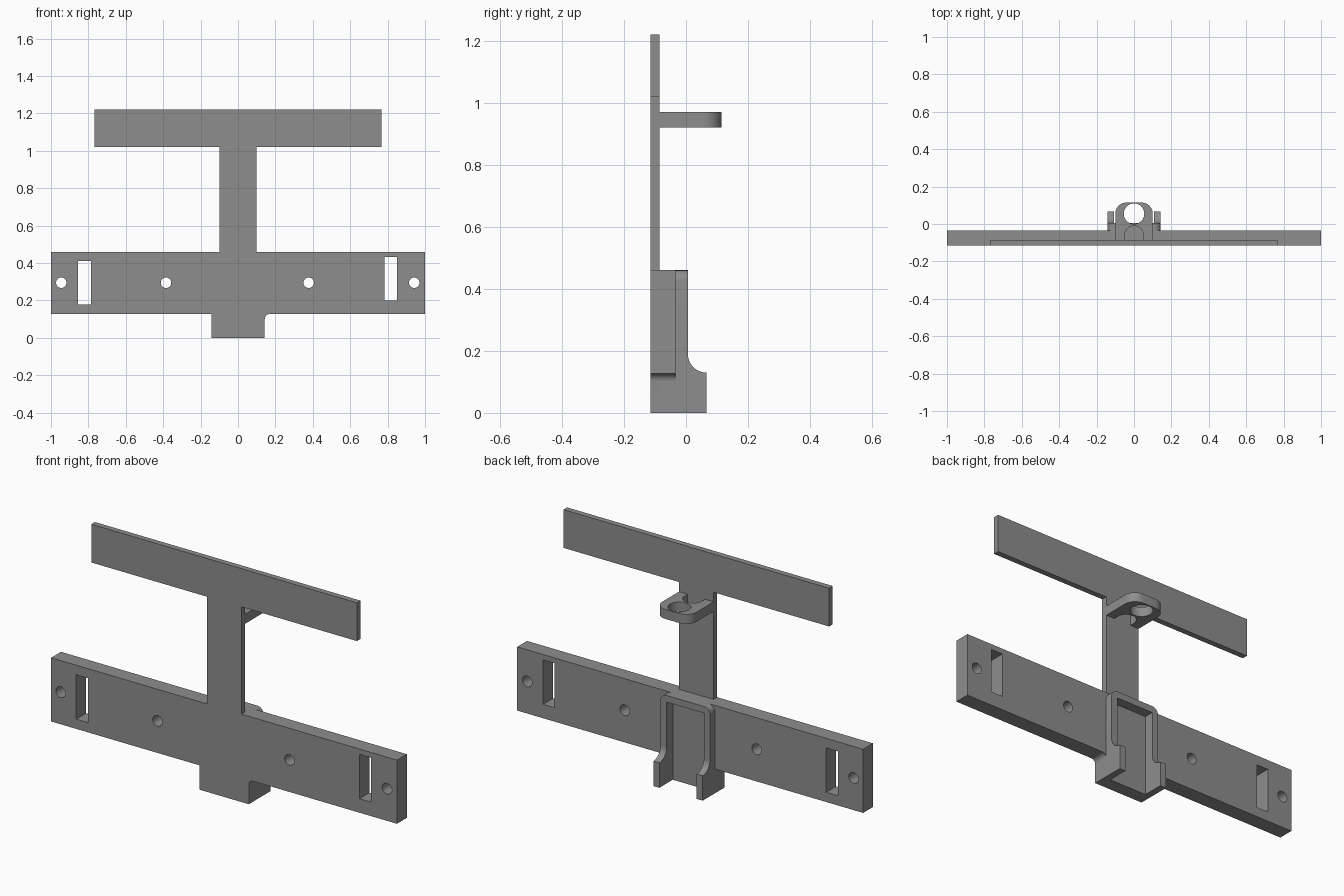
import bpy, bmesh, math

if "Cube" in bpy.data.objects:
    bpy.data.objects.remove(bpy.data.objects["Cube"])

grey = bpy.data.materials.new("plain grey")
grey.diffuse_color = (0.27, 0.27, 0.27, 1)
grey.use_nodes = True
grey.node_tree.nodes["Principled BSDF"].inputs["Base Color"].default_value = grey.diffuse_color


def arc(cx, cy, r, a0, a1, n=10):
    """Points along an arc, angles in degrees."""
    return [(cx + r * math.cos(math.radians(a0 + (a1 - a0) * i / n)),
             cy + r * math.sin(math.radians(a0 + (a1 - a0) * i / n))) for i in range(n + 1)]


def circle(cx, cy, r, n=32):
    return arc(cx, cy, r, 0, 360, n)[:-1]


def rect(x0, x1, y0, y1):
    return [(x0, y0), (x1, y0), (x1, y1), (x0, y1)]


def extrude(name, loops, plane, lo, hi):
    """Fill an outline with holes and extrude it from lo to hi across the plane."""
    cu = bpy.data.curves.new(name, 'CURVE')
    cu.dimensions, cu.fill_mode, cu.extrude = '2D', 'BOTH', (hi - lo) / 2
    for pts in loops:
        sp = cu.splines.new('POLY')
        sp.points.add(len(pts) - 1)
        sp.use_cyclic_u = True
        for p, (u, v) in zip(sp.points, pts):
            p.co = (u, v, 0, 1)
    tmp = bpy.data.objects.new(name, cu)
    bm = bmesh.new()
    bm.from_mesh(tmp.to_mesh())
    tmp.to_mesh_clear()
    bpy.data.objects.remove(tmp)
    bpy.data.curves.remove(cu)
    bmesh.ops.remove_doubles(bm, verts=bm.verts, dist=1e-5)
    mid = (lo + hi) / 2
    for vert in bm.verts:
        u, v, w = vert.co
        w += mid
        vert.co = {'XZ': (u, w, v), 'YZ': (w, u, v), 'XY': (u, v, w)}[plane]
    bmesh.ops.recalc_face_normals(bm, faces=bm.faces)
    me = bpy.data.meshes.new(name)
    bm.to_mesh(me)
    bm.free()
    me.materials.append(grey)
    ob = bpy.data.objects.new(name, me)
    bpy.context.collection.objects.link(ob)
    return ob


def combine(target, tool, operation):
    """Apply a boolean and discard the tool."""
    mod = target.modifiers.new(operation, 'BOOLEAN')
    mod.operation, mod.object, mod.solver = operation, tool, 'EXACT'
    bpy.context.view_layer.objects.active = target
    bpy.ops.object.modifier_apply(modifier=mod.name)
    bpy.data.objects.remove(tool)


FRONT, BACK = -0.115, -0.034
W, TOP, LOW = 0.143, 0.46, 0.127

# Wide plate with lower tongue, one fillet, screw holes and strap slots
outline = ([(-1, LOW), (-W, LOW), (-W, 0), (W, 0)]
           + arc(W + 0.025, LOW - 0.025, 0.025, 180, 90, 8)
           + [(1, LOW), (1, TOP), (-1, TOP)])
holes = [circle(x, 0.295, 0.028) for x in (-0.945, -0.385, 0.378, 0.942)]
slots = [rect(-0.855, -0.787, 0.178, 0.41), rect(0.783, 0.85, 0.20, 0.432)]
plate = extrude("mounting_plate", [outline] + holes + slots, 'XZ', FRONT, BACK)

# Rear socket: rounded block, stepped down above the lugs, hollowed and open below
R = 0.035
block = ([(-W, 0), (W, 0)] + arc(W - R, TOP - R, R, 0, 90)
         + arc(-W + R, TOP - R, R, 90, 180))
socket = extrude("socket", [block], 'XZ', -0.08, 0.066)
step = arc(0.066, 0.19, 0.06, 180, 270) + [(0.1, 0.13), (0.1, 0.6), (0.006, 0.6)]
combine(socket, extrude("step_cutter", [step], 'YZ', -0.3, 0.3), 'DIFFERENCE')
combine(plate, socket, 'UNION')
cavity = extrude("cavity_cutter", [rect(-0.108, 0.108, -0.1, 0.425)], 'XZ', -0.045, 0.2)
combine(plate, cavity, 'DIFFERENCE')

# Upright post with the crossbar on top
tee = [(-0.1, TOP), (0.1, TOP), (0.1, 1.02), (0.768, 1.02), (0.768, 1.22),
       (-0.768, 1.22), (-0.768, 1.02), (-0.1, 1.02)]
post = extrude("post_and_crossbar", [tee], 'XZ', FRONT, -0.085)

# Ring tab: rounded tongue with a round hole and an arched notch at the post
tab = ([(0.1, -0.085)] + arc(0.04, 0.055, 0.06, 0, 90) + arc(-0.04, 0.055, 0.06, 90, 180)
       + [(-0.1, -0.085), (-0.05, -0.085)] + arc(0, -0.06, 0.05, 180, 0, 20)
       + [(0.05, -0.085)])
ring = extrude("ring_tab", [tab, circle(0, 0.055, 0.055)], 'XY', 0.92, 0.97)

# Smooth the curved walls, keep edges sharp
for ob in (plate, post, ring):
    bpy.ops.object.select_all(action='DESELECT')
    ob.select_set(True)
    bpy.context.view_layer.objects.active = ob
    bpy.ops.object.shade_smooth_by_angle(angle=math.radians(30))
